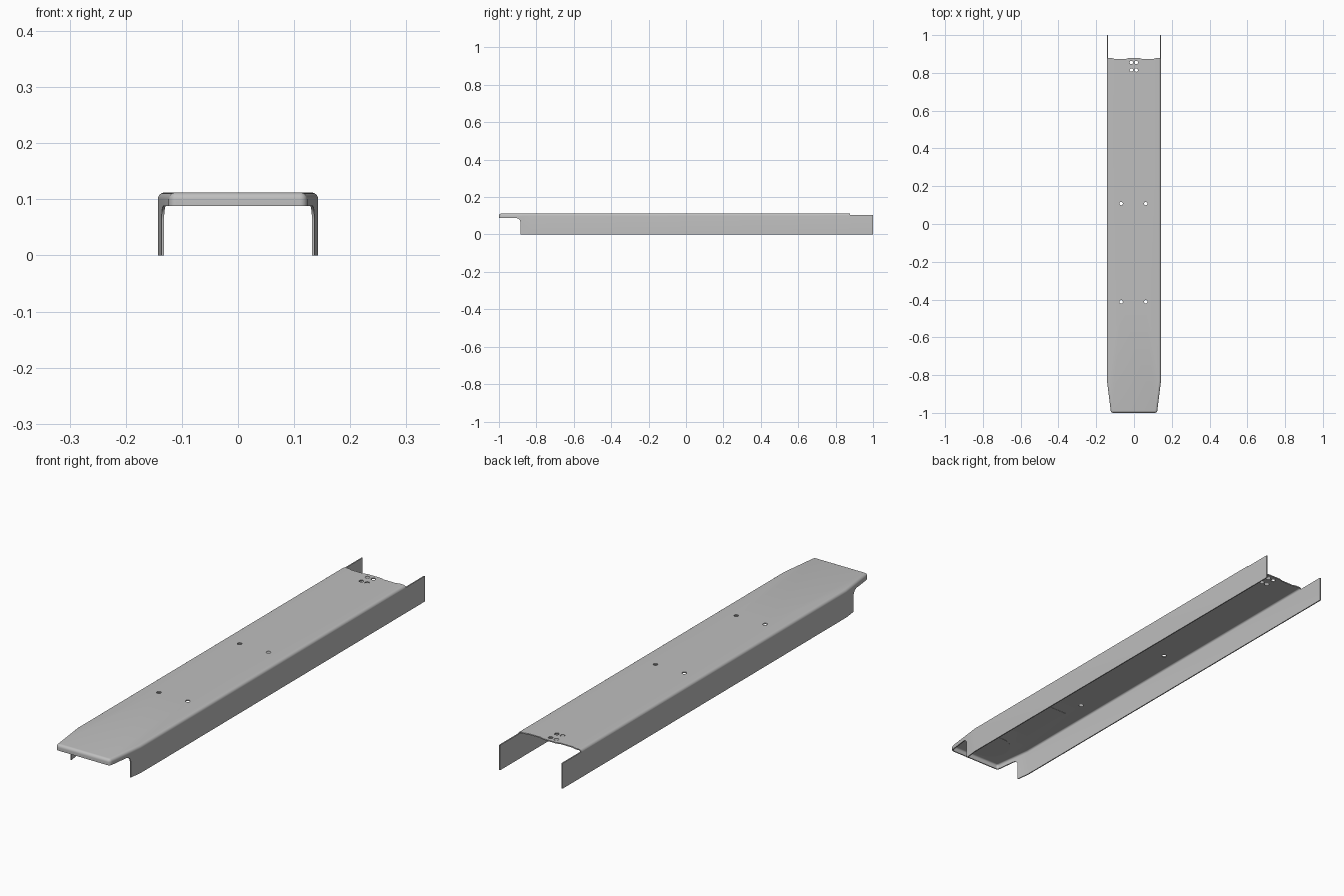
import bpy, bmesh, math

cube = bpy.data.objects.get("Cube")
if cube:
    bpy.data.objects.remove(cube)

W, H, T, R = 0.143, 0.112, 0.0045, 0.012   # half width, height, sheet gauge, bend radius
NOSE = 0.122                               # half width at the front

steel = bpy.data.materials.new("light grey steel")
steel.use_nodes = True
steel.diffuse_color = (0.52, 0.52, 0.52, 1)
steel.node_tree.nodes["Principled BSDF"].inputs["Base Color"].default_value = (0.52, 0.52, 0.52, 1)


def add_object(name, bm):
    bmesh.ops.recalc_face_normals(bm, faces=bm.faces)
    mesh = bpy.data.meshes.new(name)
    bm.to_mesh(mesh)
    bm.free()
    obj = bpy.data.objects.new(name, mesh)
    bpy.context.collection.objects.link(obj)
    mesh.materials.append(steel)
    return obj


def prism(bm, outline, offset):
    """Extrude a closed outline of 3D points along an offset."""
    face = bm.faces.new([bm.verts.new(p) for p in outline])
    out = bmesh.ops.extrude_face_region(bm, geom=[face])
    verts = [g for g in out["geom"] if isinstance(g, bmesh.types.BMVert)]
    bmesh.ops.translate(bm, verts=verts, vec=offset)


def circle(x, y, z, r, n):
    return [(x + r * math.cos(i * math.tau / n), y + r * math.sin(i * math.tau / n), z)
            for i in range(n)]


def activate(obj):
    bpy.ops.object.select_all(action='DESELECT')
    obj.select_set(True)
    bpy.context.view_layer.objects.active = obj


def cut(target, cutter):
    mod = target.modifiers.new("cut", 'BOOLEAN')
    mod.operation, mod.solver, mod.object = 'DIFFERENCE', 'EXACT', cutter
    activate(target)
    bpy.ops.object.modifier_apply(modifier=mod.name)
    bpy.data.objects.remove(cutter)


# Folded channel: block with rounded bends, opened below and behind, given thickness
bm = bmesh.new()
half = [(W, 1), (W, -0.83), (NOSE, -1)]
plan = half + [(-x, y) for x, y in reversed(half)]
prism(bm, [(x, y, 0) for x, y in plan], (0, 0, H))
bmesh.ops.recalc_face_normals(bm, faces=bm.faces)


def is_bend(edge):
    a, b = (v.co for v in edge.verts)
    on_top = min(a.z, b.z) > H / 2 and min(a.y, b.y) < 0.9
    nose_corner = max(a.y, b.y) < -0.95 and abs(a.z - b.z) > H / 2
    return on_top or nose_corner


bmesh.ops.bevel(bm, geom=[e for e in bm.edges if is_bend(e)], offset=R,
                segments=6, profile=0.5, affect='EDGES')
bm.normal_update()
opened = [f for f in bm.faces if f.normal.z < -0.9 or f.normal.y > 0.9]
bmesh.ops.delete(bm, geom=opened, context='FACES')
channel = add_object("channel_body", bm)
solid = channel.modifiers.new("gauge", 'SOLIDIFY')
solid.thickness, solid.offset, solid.use_even_offset = T, -1, True
activate(channel)
bpy.ops.object.modifier_apply(modifier=solid.name)

# Front notch with a filleted inner corner
bm = bmesh.new()
fillet = [(-0.91 + 0.025 * math.sin(a), 0.063 + 0.025 * math.cos(a))
          for a in (i * math.pi / 16 for i in range(9))]
side = [(-1.1, -0.1), (-1.1, 0.088)] + fillet + [(-0.885, -0.1)]
prism(bm, [(-0.3, y, z) for y, z in side], (0.6, 0, 0))
cut(channel, add_object("front_notch_cutter", bm))

# Rear end of the deck, with a gently stepped edge
bm = bmesh.new()
edge = [(0.2, 0.878), (0.115, 0.878), (0.1, 0.873), (0.045, 0.873), (0.03, 0.878)]
rear = [(0.2, 1.1)] + edge + [(-x, y) for x, y in reversed(edge)] + [(-0.2, 1.1)]
prism(bm, [(x, y, 0.103) for x, y in rear], (0, 0, 0.05))
cut(channel, add_object("rear_deck_cutter", bm))

# Round holes through the deck
holes = [(x, y) for x in (-0.068, 0.062) for y in (-0.412, 0.108)]
holes += [(x, y) for x in (-0.014, 0.012) for y in (0.815, 0.855)]
bm = bmesh.new()
for x, y in holes:
    prism(bm, circle(x, y, 0.095, 0.009, 20), (0, 0, 0.03))
cut(channel, add_object("hole_cutter", bm))

# Thin pads on the underside of the deck
under = H - T
bm = bmesh.new()
prism(bm, [(-0.06, -0.74, under), (0.06, -0.74, under),
           (0.06, -0.5, under), (-0.06, -0.5, under)], (0, 0, -0.001))
add_object("rectangular_pad", bm)
bm = bmesh.new()
prism(bm, circle(0, -0.9, under, 0.08, 40), (0, 0, -0.001))
add_object("round_pad", bm)

activate(channel)
bpy.ops.object.shade_smooth_by_angle(angle=math.radians(30))
